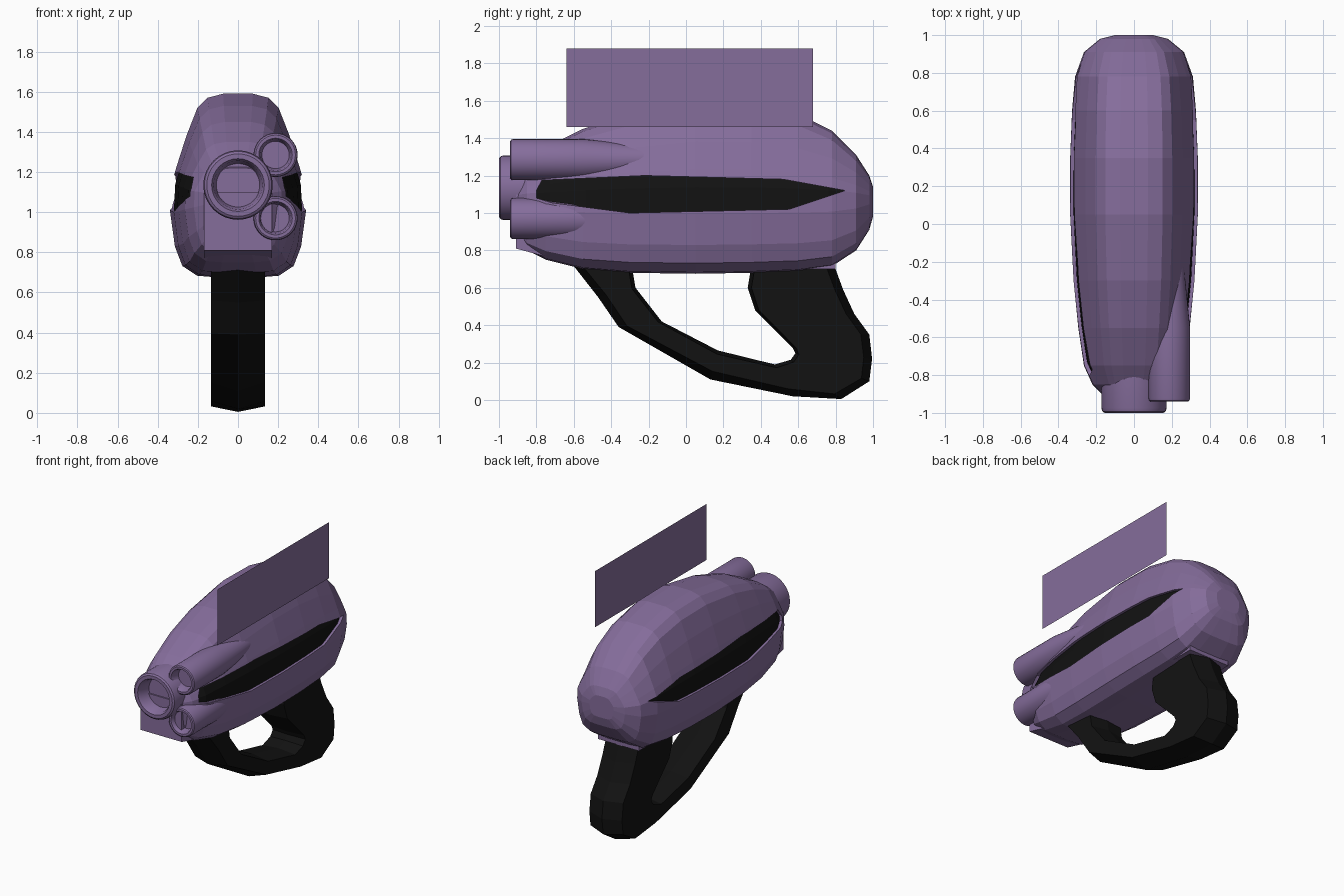
import bpy, bmesh, math

if "Cube" in bpy.data.objects:
    bpy.data.objects.remove(bpy.data.objects["Cube"])

def material(name, rgb):
    m = bpy.data.materials.new(name)
    m.diffuse_color = (*rgb, 1)
    m.use_nodes = True
    m.node_tree.nodes["Principled BSDF"].inputs["Base Color"].default_value = m.diffuse_color
    return m

PURPLE = material("purple", (0.235, 0.153, 0.33))
BLACK = material("black", (0.006, 0.006, 0.006))

def make(name, verts, faces, mat):
    me = bpy.data.meshes.new(name)
    me.from_pydata(verts, [], faces)
    bm = bmesh.new()
    bm.from_mesh(me)
    bmesh.ops.recalc_face_normals(bm, faces=bm.faces)
    bm.to_mesh(me)
    bm.free()
    me.materials.append(mat)
    ob = bpy.data.objects.new(name, me)
    bpy.context.collection.objects.link(ob)
    return ob

def loft(name, rings, mat):
    n = len(rings[0])
    verts = [v for r in rings for v in r]
    faces = [(i*n + j, i*n + (j+1) % n, (i+1)*n + (j+1) % n, (i+1)*n + j)
             for i in range(len(rings) - 1) for j in range(n)]
    faces += [tuple(range(n)), tuple(range(len(verts) - n, len(verts)))]
    return make(name, verts, faces, mat)

def prism(name, pts, x0, x1, mat):
    return loft(name, [[(x, y, z) for y, z in pts] for x in (x0, x1)], mat)

# Body: one cross-section swept through stations (y, half width, top, bottom)
STATIONS = [(-.90, .17, 1.22, .86), (-.85, .22, 1.28, .80), (-.75, .265, 1.35, .75),
            (-.55, .295, 1.45, .70), (-.30, .32, 1.53, .68), (.05, .338, 1.59, .675),
            (.35, .338, 1.585, .68), (.60, .328, 1.53, .69), (.78, .312, 1.44, .715),
            (.91, .265, 1.31, .80), (.98, .18, 1.20, .91), (1.0, .10, 1.14, .98)]
HALF = [(.22, 1), (.45, .96), (.60, .86), (.76, .59), (.90, .30), (.98, .12),
        (1, -.2), (.93, -.62), (.82, -.86), (.6, -.98), (.3, -1)]
SECTION = HALF + [(-u, v) for u, v in reversed(HALF)]

def shell(name, mat, sx=1, sy=1, sz=1):
    rings = []
    for y, w, top, bot in STATIONS:
        rings.append([(u*w*sx, .05 + (y - .05)*sy,
                       1.08 + v*sz*((top - 1.08) if v > 0 else (1.08 - bot)))
                      for u, v in SECTION])
    return loft(name, rings, mat)

body = shell("body_shell", PURPLE)
shell("side_slot_insert", BLACK, .945, .975, .94)

# Side slots cut through the shell to show the black insert
SLOT = [(-.80, 1.08), (-.80, 1.12), (-.77, 1.175), (-.22, 1.20), (.52, 1.18),
        (.85, 1.12), (.55, 1.02), (-.30, 1.0), (-.72, 1.055)]
for s in (-1, 1):
    cutter = prism("slot_cutter", SLOT, s*.12, s*.5, PURPLE)
    cutter.hide_render = True
    mod = body.modifiers.new("slot", 'BOOLEAN')
    mod.operation, mod.solver, mod.object = 'DIFFERENCE', 'EXACT', cutter
    bpy.context.view_layer.objects.active = body
    bpy.ops.object.modifier_apply(modifier=mod.name)
    bpy.data.objects.remove(cutter)

# Keel block under the barrels, running back to the grip
prism("keel", [(-.91, .81), (-.65, .74), (-.4, .695), (.8, .70), (.8, .85),
               (-.4, 1.1), (-.91, 1.1)], -.17, .17, PURPLE)

# Barrels: lathed tubes with a recessed bore
def barrel(name, x, z, r, front, straight, back, r_end, sides=32):
    prof = [(r*.62, front + r*.6), (r*.7, front + r*.1), (r*.76, front), (r*.9, front),
            (r*.97, front + r*.05), (r, front + r*.15), (r, straight), (r_end, back)]
    rings = [[(x + q*math.cos(2*math.pi*k/sides), y, z + q*math.sin(2*math.pi*k/sides))
              for k in range(sides)] for q, y in prof]
    ob = loft(name, rings, PURPLE)
    bpy.ops.object.select_all(action='DESELECT')
    ob.select_set(True)
    bpy.context.view_layer.objects.active = ob
    bpy.ops.object.shade_smooth_by_angle(angle=math.radians(35))

barrel("main_barrel", 0, 1.135, .173, -1.0, -.6, -.4, .15)
barrel("upper_barrel", .187, 1.285, .11, -.94, -.55, -.15, .07)
barrel("lower_barrel", .187, .97, .11, -.94, -.6, -.4, .09)

# Grip and guard loop: paired outer and inner points, ridged outside
OUTER = [(-.65, .78), (-.47, .55), (-.36, .39), (.13, .11), (.57, .02), (.83, .005),
         (.98, .10), (.995, .22), (.98, .35), (.90, .46), (.84, .59), (.77, .78)]
INNER = [(-.30, .78), (-.27, .60), (-.13, .42), (.17, .265), (.475, .19), (.56, .215),
         (.585, .25), (.57, .28), (.49, .36), (.37, .48), (.33, .60), (.36, .78)]
rings = []
for (oy, oz), (iy, iz) in zip(OUTER, INNER):
    d = math.hypot(iy - oy, iz - oz)
    def at(x, t):
        return (x, oy + (iy - oy)*t/d, oz + (iz - oz)*t/d)
    rings.append([at(0, 0), at(.135, .045), at(.135, d - .02), at(0, d),
                  at(-.135, d - .02), at(-.135, .045)])
loft("grip_and_guard", rings, BLACK)

# Thin upright sight panel
make("sight_panel", [(.28, -.64, 1.46), (.28, .68, 1.46), (.28, .68, 1.88), (.28, -.64, 1.88)],
     [(0, 1, 2, 3)], PURPLE)
